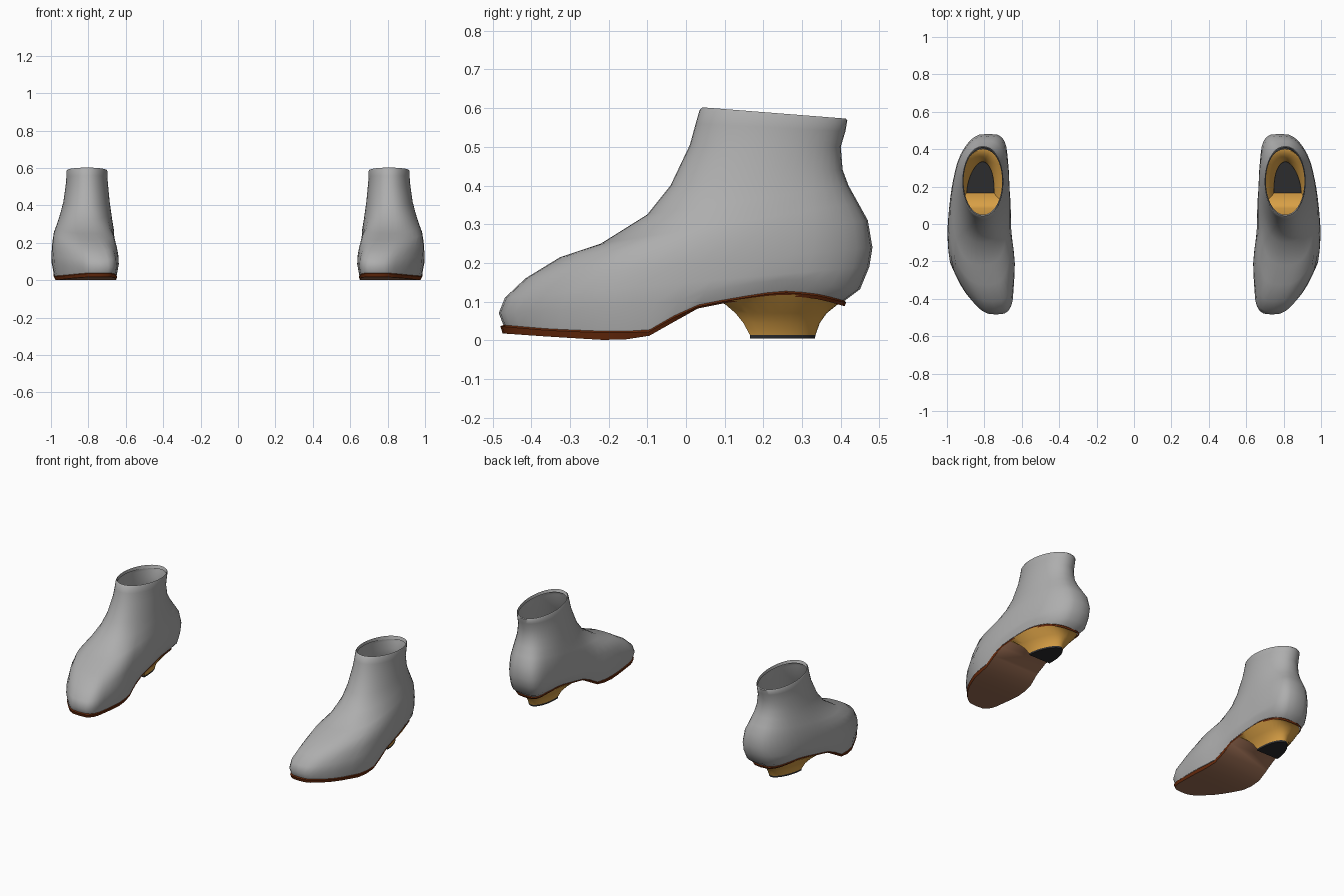
import bpy, bmesh, math

if "Cube" in bpy.data.objects:
    bpy.data.objects.remove(bpy.data.objects["Cube"])

N = 44  # points around the boot


def material(name, rgb):
    m = bpy.data.materials.new(name)
    m.diffuse_color = (*rgb, 1)
    m.use_nodes = True
    m.node_tree.nodes["Principled BSDF"].inputs["Base Color"].default_value = m.diffuse_color
    return m


GREY = material("grey leather", (0.42, 0.42, 0.42))
EDGE = material("red brown edge", (0.15, 0.025, 0.004))
BROWN = material("brown sole", (0.34, 0.16, 0.09))
GOLD = material("golden heel", (0.69, 0.35, 0.06))
BLACK = material("black heel tip", (0.025, 0.025, 0.027))


def interp(table, v):
    if v <= table[0][0]:
        return table[0][1]
    for (a, p), (b, q) in zip(table, table[1:]):
        if v <= b:
            return p + (q - p) * (v - a) / (b - a)
    return table[-1][1]


# Plan centre line, half width and sole curves, all by y
CENTRE = [(-.48, .738), (-.42, .754), (-.35, .78), (-.2, .812), (-.04, .828),
          (.2, .82), (.35, .807), (.48, .778)]
HALF = [(-.48, .15), (-.35, .168), (-.2, .184), (-.04, .170), (.2, .163), (.48, .166)]
SOLE_TOP = [(-.48, .040), (-.35, .029), (-.2, .023), (-.1, .024), (-.05, .050), (0, .085),
            (.1, .105), (.2, .122), (.27, .128), (.35, .118), (.41, .102)]
SOLE_LOW = [(-.48, .018), (-.35, .009), (-.2, .0), (-.12, .004), (-.07, .019), (-.02, .056),
            (.02, .08), (.1, .096), (.2, .110), (.27, .115), (.35, .105), (.41, .088)]


def ring(front, back, width, power, shaft=0.0, zfun=None):
    """Closed loop from a front (y, z) point to a back (y, z) point."""
    pts = []
    for i in range(N):
        t = 2 * math.pi * i / N
        k = (1 - math.cos(t)) / 2
        y = front[0] + (back[0] - front[0]) * k
        z = front[1] + (back[1] - front[1]) * k
        if zfun:
            z = zfun(y, z)
        s = math.sin(t)
        env = math.copysign(abs(s) ** power, s) if abs(s) > 1e-6 else 0
        cx = interp(CENTRE, y) * (1 - shaft) + .808 * shaft
        hw = interp(HALF, y) * (1 - shaft) + .165 * shaft
        pts.append((cx + hw * width * env, y, z))
    return pts


def loft(name, rings, mats, cap=False, fill=None):
    """Skin the rings, mirror for the other boot; cap uses the last material."""
    bm = bmesh.new()
    rows = [[bm.verts.new(p) for p in r] for r in rings]
    n = len(rows[0])
    for a, b in zip(rows, rows[1:]):
        for i in range(n):
            j = (i + 1) % n
            bm.faces.new((a[i], a[j], b[j], b[i]))
    if cap:
        bm.faces.new(rows[-1]).material_index = len(mats) - 1
    if fill is not None:  # strips across the last ring where y < fill
        r = rows[-1]
        for i in range(n // 2):
            if r[i + 1].co.y < fill:
                vs = list(dict.fromkeys((r[i], r[i + 1], r[(n - i - 1) % n], r[(n - i) % n])))
                bm.faces.new(vs).material_index = len(mats) - 1
    bmesh.ops.recalc_face_normals(bm, faces=bm.faces)
    me = bpy.data.meshes.new(name)
    bm.to_mesh(me)
    bm.free()
    for m in mats:
        me.materials.append(m)
    ob = bpy.data.objects.new(name, me)
    bpy.context.collection.objects.link(ob)
    ob.modifiers.new("other_boot", 'MIRROR').use_mirror_merge = False
    bpy.ops.object.select_all(action='DESELECT')
    ob.select_set(True)
    bpy.context.view_layer.objects.active = ob
    bpy.ops.object.shade_smooth_by_angle(angle=math.radians(45))
    return ob


# Leather upper: sole edge, toe and instep, ankle, rolled collar
sole_top = lambda y, z: interp(SOLE_TOP, y)
above_sole = lambda y, z: max(z, interp(SOLE_TOP, y) + .03)
loft("boot_upper", [
    ring((-.472, .04), (.41, .10), .93, .6, 0, sole_top),
    ring((-.484, .07), (.450, .125), 1.0, .62, 0, above_sole),
    ring((-.468, .11), (.474, .19), 1.0, .62),
    ring((-.415, .16), (.482, .24), .985, .62),
    ring((-.325, .215), (.470, .31), .96, .66, .1),
    ring((-.22, .25), (.445, .355), .90, .72, .3),
    ring((-.10, .325), (.420, .40), .82, .80, .6),
    ring((-.04, .40), (.405, .44), .75, .88, .85),
    ring((.01, .505), (.400, .50), .69, .95, 1),
    ring((.025, .56), (.412, .54), .665, .95, 1),
    ring((.035, .595), (.417, .568), .665, .95, 1),
    ring((.043, .602), (.413, .573), .645, .95, 1),
    ring((.05, .585), (.406, .555), .625, .95, 1)], [GREY])

# Thin sole: red brown edge, brown underside in front of the heel
sole_low = lambda y, z: interp(SOLE_LOW, y)
loft("sole", [
    ring((-.472, .04), (.41, .10), .92, .6, 0, sole_top),
    ring((-.480, .035), (.414, .1), .945, .6, 0, lambda y, z: interp(SOLE_TOP, y) - .004),
    ring((-.474, .02), (.410, .09), .91, .6, 0, sole_low)], [EDGE, BROWN], fill=.125)


def heel_ring(y0, y1, hw, z, follow=0.0, power=.8):
    """D-shaped loop with a flat front; follow bends it to the sole."""
    pts = []
    for i in range(25):
        t = math.pi * i / 24
        c = math.cos(t)
        y = y0 + (y1 - y0) * math.sin(t)
        x = interp(CENTRE, y) + hw * math.copysign(abs(c) ** power, c)
        pts.append((x, y, z * (1 - follow) + (interp(SOLE_LOW, y) + .004) * follow))
    for i in range(1, 6):
        x = pts[24][0] + (pts[0][0] - pts[24][0]) * i / 6
        pts.append((x, y0, pts[0][2]))
    return pts


# Hollow flared heel, running forward inside the boot, and its black tip
loft("heel", [
    heel_ring(.040, .400, .140, .11, 1),
    heel_ring(.085, .406, .150, .11, 1),
    heel_ring(.100, .392, .138, .088, .5),
    heel_ring(.128, .364, .108, .070, 0, .85),
    heel_ring(.148, .346, .086, .045, 0, 1),
    heel_ring(.165, .335, .074, .014, 0, 1.1)], [GOLD])
loft("heel_tip", [
    heel_ring(.165, .335, .074, .015, 0, 1.1),
    heel_ring(.166, .333, .073, .004, 0, 1.1)], [BLACK], cap=True)
